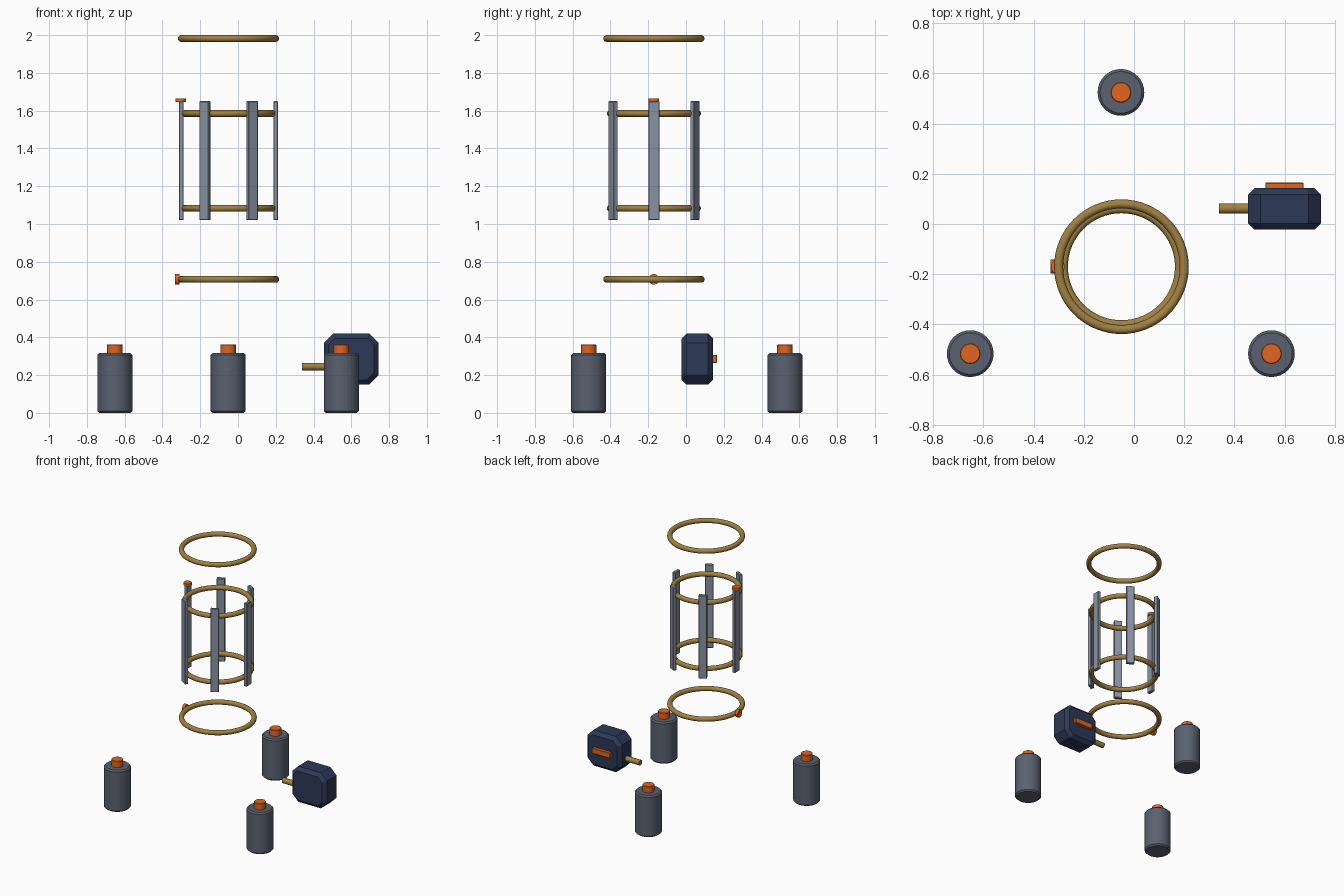
import bpy, bmesh
from math import radians, cos, sin, pi
from mathutils import Matrix

if "Cube" in bpy.data.objects:
    bpy.data.objects.remove(bpy.data.objects["Cube"])


def material(name, rgb):
    m = bpy.data.materials.new(name)
    m.diffuse_color = (*rgb, 1)
    m.use_nodes = True
    m.node_tree.nodes["Principled BSDF"].inputs["Base Color"].default_value = m.diffuse_color
    return m


BRASS = material("brass", (0.36, 0.22, 0.055))
SLATE = material("slate", (0.10, 0.12, 0.16))
STEEL = material("steel", (0.25, 0.29, 0.36))
NAVY = material("navy", (0.025, 0.04, 0.095))
ORANGE = material("orange", (0.76, 0.13, 0.015))

CX, CY = -0.05, -0.17      # axis of the ring cage


def finish(name, mat, smooth=True):
    ob = bpy.context.object
    ob.name = name
    ob.data.materials.append(mat)
    if smooth:
        bpy.ops.object.shade_smooth_by_angle(angle=radians(35))
    return ob


def bevel(ob, width, segments=1):
    b = ob.modifiers.new("bevel", 'BEVEL')
    b.width, b.segments = width, segments
    b.limit_method, b.angle_limit = 'ANGLE', radians(40)


def cylinder(name, loc, r, depth, mat, axis='z', sides=32, edge=0.0):
    rot = (0, pi / 2, 0) if axis == 'x' else (0, 0, 0)
    bpy.ops.mesh.primitive_cylinder_add(vertices=sides, radius=r, depth=depth,
                                        location=loc, rotation=rot)
    ob = finish(name, mat)
    if edge:
        bevel(ob, edge)
    return ob


def box(name, loc, size, mat, turn=0.0, edge=0.0):
    bpy.ops.mesh.primitive_cube_add(size=1, location=loc, rotation=(0, 0, turn))
    ob = finish(name, mat, False)
    ob.data.transform(Matrix.Diagonal((*size, 1)))
    if edge:
        bevel(ob, edge)
    return ob


def ring(name, z, radius):
    bpy.ops.mesh.primitive_torus_add(location=(CX, CY, z), major_radius=radius,
                                     minor_radius=0.018, major_segments=64,
                                     minor_segments=14)
    finish(name, BRASS)


# Loose outer rings and the two rings of the cage
ring("top_ring", 1.982, 0.25)
ring("bottom_ring", 0.707, 0.25)
ring("cage_upper_ring", 1.585, 0.231)
ring("cage_lower_ring", 1.083, 0.231)

# Six upright slats around the cage
for i in range(6):
    a = i * pi / 3
    box(f"slat_{i + 1}", (CX + 0.25 * cos(a), CY + 0.25 * sin(a), 1.335),
        (0.025, 0.058, 0.63), STEEL, turn=a, edge=0.003)

# Orange markers on the left slat and on the bottom ring
cylinder("slat_marker", (CX - 0.253, CY, 1.655), 0.028, 0.02, ORANGE, sides=24)
cylinder("ring_marker", (CX - 0.272, CY, 0.707), 0.028, 0.022, ORANGE, 'x', 24)

# Three canisters with orange caps
for i, (x, y) in enumerate([(-0.652, -0.516), (0.547, -0.516), (-0.052, 0.524)]):
    cylinder(f"canister_{i + 1}", (x, y, 0.158), 0.093, 0.316, SLATE, edge=0.01)
    cylinder(f"canister_cap_{i + 1}", (x, y, 0.335), 0.041, 0.056, ORANGE,
             sides=24, edge=0.003)

# Motor housing: box with cut corners, then chamfered front and back rims
motor = box("motor_housing", (0.599, 0.06, 0.285), (0.29, 0.165, 0.27), NAVY)
bm = bmesh.new()
bm.from_mesh(motor.data)
corner = [e for e in bm.edges if abs(e.verts[0].co.y - e.verts[1].co.y) > 0.1]
bmesh.ops.bevel(bm, geom=corner, offset=0.05, segments=1, profile=0.5,
                affect='EDGES')
rim = [e for e in bm.edges if abs(e.verts[0].co.y - e.verts[1].co.y) < 0.01]
bmesh.ops.bevel(bm, geom=rim, offset=0.025, segments=1, profile=0.5,
                affect='EDGES')
bm.to_mesh(motor.data)
bm.free()

# Motor shaft and orange label bar on the back
cylinder("motor_shaft", (0.40, 0.062, 0.245), 0.02, 0.124, BRASS, 'x', 24)
box("motor_bar", (0.599, 0.152, 0.286), (0.153, 0.026, 0.042), ORANGE, edge=0.003)
